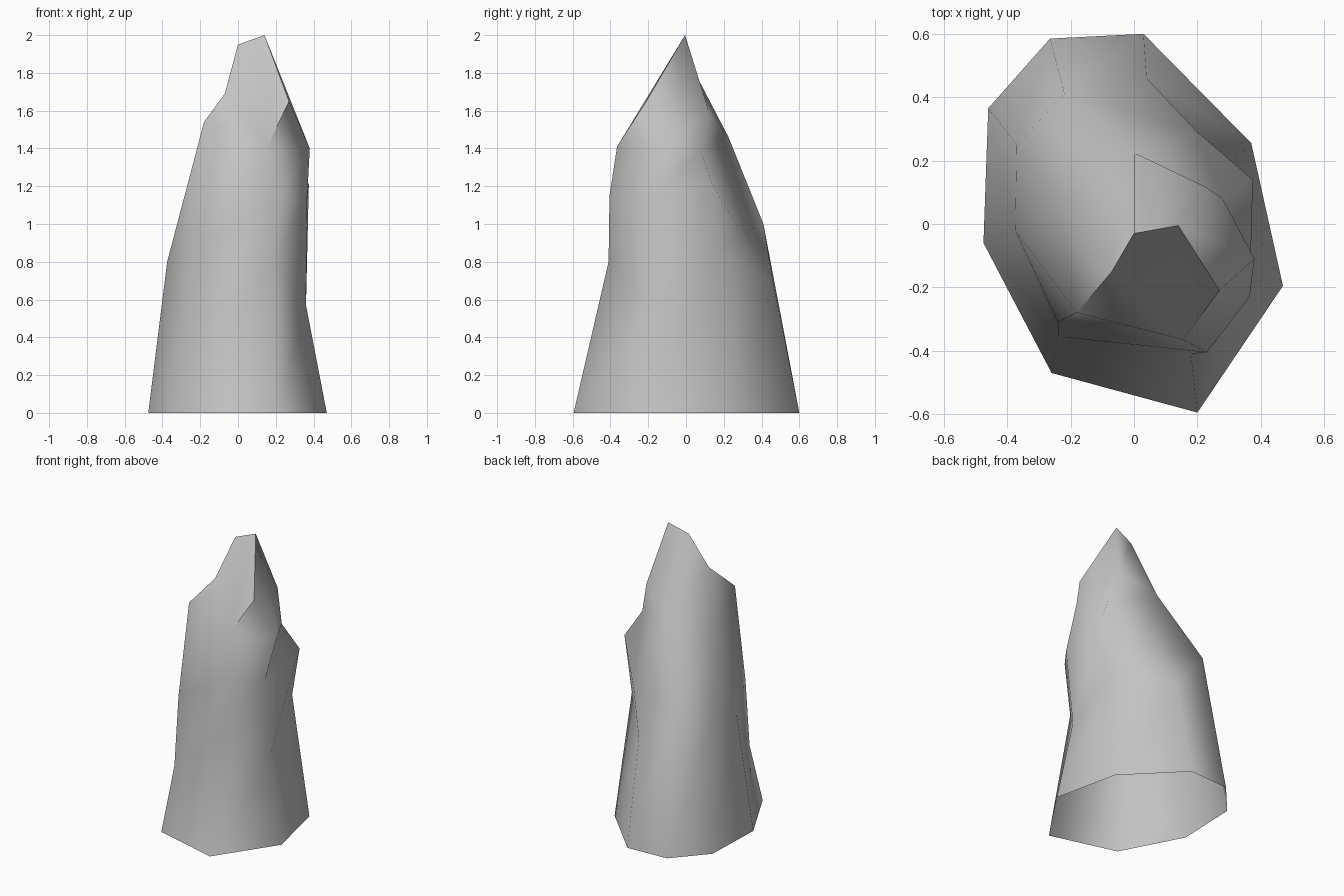
import bpy
import bmesh

cube = bpy.data.objects.get("Cube")
if cube:
    bpy.data.objects.remove(cube, do_unlink=True)

UP = "carry the point of the section below"
JOIN = "share the point of the previous column"

# Eight-sided cross-sections, from the ground to the slanted break at the top
base = [(0.47, -0.195, 0), (0.37, 0.255, 0), (0.03, 0.6, 0), (-0.265, 0.585, 0),
        (-0.46, 0.365, 0), (-0.475, -0.06, 0), (-0.26, -0.47, 0), (0.2, -0.595, 0)]
waist = [(0.36, -0.17, 0.57), (0.29, 0.18, 0.85), (0.04, 0.46, 0.7), (-0.22, 0.41, 1.0),
         (-0.37, 0.25, 0.8), (-0.375, -0.02, 0.8), (-0.24, -0.355, 0.42), (0.18, -0.41, 0.8)]
ledge = [(0.365, -0.23, 1.12), (0.375, 0.14, 1.21), (0.2, 0.29, 0.95), UP,
         UP, UP, (-0.24, -0.31, 0.89), (0.23, -0.405, 1.15)]
shoulder = [(0.38, -0.11, 1.4), (0.28, 0.08, 1.38), UP, UP,
            (-0.24, 0.05, 1.29), JOIN, (-0.18, -0.28, 1.54), (0.155, -0.365, 1.41)]
neck = [UP, (0.22, 0.12, 1.6), (0, 0.225, 1.46), JOIN, UP, UP, UP, UP]
summit = [(0.27, -0.21, 1.65), (0.14, -0.005, 2.0), (0, -0.03, 1.95), JOIN,
          (-0.07, -0.15, 1.69), JOIN, UP, UP]


def add_section(bm, section, below):
    """Make the vertices of one section, reusing shared ones."""
    ring = []
    for column, point in enumerate(section):
        if point is UP:
            ring.append(below[column])
        elif point is JOIN:
            ring.append(ring[-1])
        else:
            ring.append(bm.verts.new(point))
    return ring


def bridge(bm, lower, upper):
    """Join two sections with quads, or triangles where points are shared."""
    count = len(lower)
    for i in range(count):
        j = (i + 1) % count
        corners = list(dict.fromkeys([lower[i], lower[j], upper[j], upper[i]]))
        if len(corners) > 2:
            bm.faces.new(corners)


# Rock walls, open underneath
bm = bmesh.new()
below = None
for section in (base, waist, ledge, shoulder, neck, summit):
    ring = add_section(bm, section, below)
    if below:
        bridge(bm, below, ring)
    below = ring

# Slanted broken face, with a crisp rim where it turns sharply
broken_face = bm.faces.new(list(dict.fromkeys(below)))
bm.normal_update()
for face in bm.faces:
    face.smooth = True
for edge in broken_face.edges:
    edge.smooth = edge.calc_face_angle(0) < 0.75

mesh = bpy.data.meshes.new("rock_spire")
bm.to_mesh(mesh)
bm.free()
rock = bpy.data.objects.new("rock_spire", mesh)
bpy.context.collection.objects.link(rock)

# Plain grey stone
stone = bpy.data.materials.new("grey_stone")
stone.use_nodes = True
grey = (0.55, 0.55, 0.55, 1)
stone.diffuse_color = grey
shader = next(n for n in stone.node_tree.nodes if n.type == "BSDF_PRINCIPLED")
shader.inputs["Base Color"].default_value = grey
mesh.materials.append(stone)
